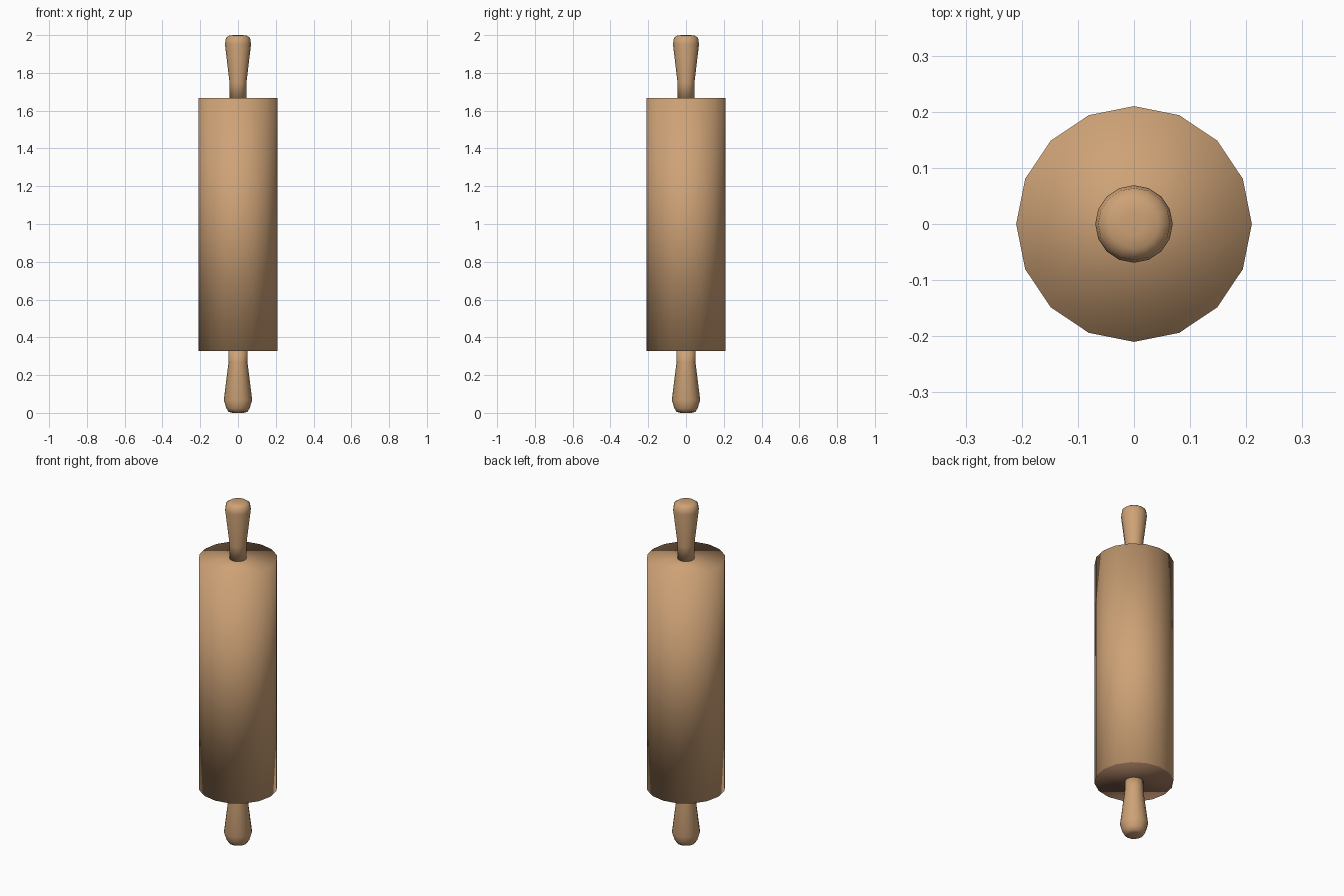
import bpy, bmesh, math

if "Cube" in bpy.data.objects:
    bpy.data.objects.remove(bpy.data.objects["Cube"])


def material(name, rgb):
    m = bpy.data.materials.new(name)
    m.diffuse_color = (*rgb, 1)
    m.use_nodes = True
    m.node_tree.nodes["Principled BSDF"].inputs["Base Color"].default_value = m.diffuse_color
    return m


wood = material("tan wood", (0.615, 0.362, 0.182))
dark = material("dark end grain", (0.31, 0.165, 0.10))
SIDES = 16


def lathe(name, profile, dark_bottom=False):
    """Closed turned part from (radius, z) rings, bottom to top."""
    bm = bmesh.new()
    rings = []
    for r, z in profile:
        rings.append([bm.verts.new((r * math.cos(2 * math.pi * i / SIDES),
                                    r * math.sin(2 * math.pi * i / SIDES), z))
                      for i in range(SIDES)])
    for a, b in zip(rings, rings[1:]):
        for i in range(SIDES):
            j = (i + 1) % SIDES
            bm.faces.new((a[i], a[j], b[j], b[i]))
    bottom = bm.faces.new(rings[0][::-1])
    bm.faces.new(rings[-1])
    for f in bm.faces:
        f.smooth = True
    bottom.material_index = int(dark_bottom)
    me = bpy.data.meshes.new(name)
    bm.to_mesh(me)
    bm.free()
    me.materials.append(wood)
    if dark_bottom:
        me.materials.append(dark)
    ob = bpy.data.objects.new(name, me)
    bpy.context.collection.objects.link(ob)
    return ob


# Roller barrel, softly shaded right over its rims, darker underside
lathe("roller", [(0.21, 0.327), (0.21, 1.667)], dark_bottom=True)

# Lower handle, slightly fatter, with a tapered end
lathe("lower_handle", [(0.03, 0.0), (0.05, 0.006), (0.062, 0.025), (0.075, 0.068),
                       (0.05, 0.27), (0.05, 0.335)])

# Upper handle with a domed end
lathe("upper_handle", [(0.045, 1.66), (0.045, 1.75), (0.069, 1.952),
                       (0.064, 1.985), (0.045, 1.998), (0.02, 2.0)])
